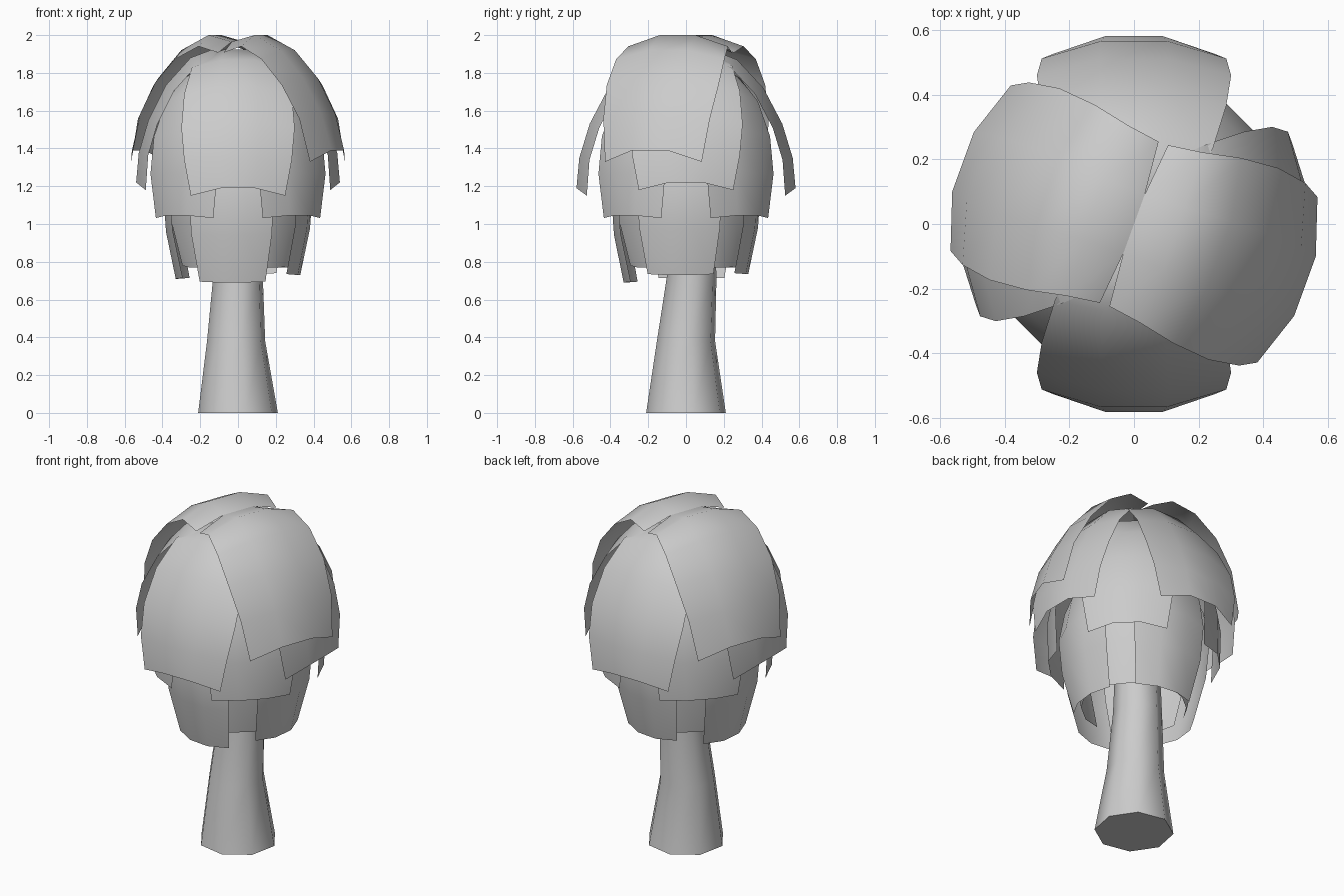
import bpy, bmesh, math
from mathutils import Vector

if "Cube" in bpy.data.objects:
    bpy.data.objects.remove(bpy.data.objects["Cube"])


def make_object(name, bm, angle=60):
    mesh = bpy.data.meshes.new(name)
    bm.to_mesh(mesh)
    bm.free()
    ob = bpy.data.objects.new(name, mesh)
    bpy.context.collection.objects.link(ob)
    bpy.ops.object.select_all(action='DESELECT')
    ob.select_set(True)
    bpy.context.view_layer.objects.active = ob
    bpy.ops.object.shade_smooth_by_angle(angle=math.radians(angle))
    return ob


def leaf(name, profile, degrees, drop, tip, reach=1.0, lift=0.0):
    """Drooping leaf: profile rows are (radius, height, half width),
    each with a four point arched section."""
    bm = bmesh.new()
    a = math.radians(degrees)
    out = Vector((math.cos(a), math.sin(a), 0))
    side = Vector((-math.sin(a), math.cos(a), 0))
    rows = []
    n = len(profile)
    for i, (r, z, w) in enumerate(profile):
        p, q = profile[max(i - 1, 0)], profile[min(i + 1, n - 1)]
        t = Vector((q[0] - p[0], q[1] - p[1])).normalized()
        inward = Vector((t.y, -t.x))
        row = []
        for k in (-1, -0.36, 0.36, 1):
            edge = abs(k) == 1
            rr = r + (inward.x * drop if edge else 0)
            zz = z + (inward.y * drop if edge else 0)
            if edge and i == n - 1:
                zz -= tip
            zz += lift * i / (n - 1)
            row.append(bm.verts.new(out * rr * reach + side * w * k + Vector((0, 0, zz))))
        rows.append(row)
    for lo, hi in zip(rows, rows[1:]):
        for k in range(3):
            bm.faces.new((lo[k], hi[k], hi[k + 1], lo[k + 1]))
    return make_object(name, bm)


# Trunk: slightly bent, eight sided (x, y, z, radius)
bm = bmesh.new()
rings = []
for x, y, z, r in ((0, 0, 0, 0.215), (-0.01, 0, 0.38, 0.157),
                   (0, 0.03, 0.72, 0.134), (0, 0.03, 1.2, 0.115), (0, 0, 1.7, 0.09)):
    rings.append([bm.verts.new((x + r * math.cos(math.tau * (k + 0.25) / 8),
                                y + r * math.sin(math.tau * (k + 0.25) / 8), z)) for k in range(8)])
for lo, hi in zip(rings, rings[1:]):
    for k in range(8):
        j = (k + 1) % 8
        bm.faces.new((lo[k], lo[j], hi[j], hi[k]))
bm.faces.new(rings[0][::-1])
make_object("trunk", bm, 50)

# Crown: two wide leaves
top = ((0, 1.965, 0.265), (0.13, 2.0, 0.28), (0.28, 1.92, 0.305), (0.41, 1.77, 0.315),
       (0.51, 1.58, 0.30), (0.562, 1.39, 0.272))
for i, d in enumerate((-20, 160)):
    leaf(f"top_leaf_{i}", top, d, 0.06, 0.045)

# Second tier: four leaves on the axes
upper = ((0, 1.88, 0.17), (0.13, 1.925, 0.20), (0.27, 1.87, 0.245), (0.41, 1.72, 0.285),
         (0.51, 1.53, 0.30), (0.565, 1.35, 0.285), (0.58, 1.19, 0.25))
for i in range(4):
    leaf(f"upper_leaf_{i}", upper, 90 * i, 0.055, 0.035,
         reach=1.0 if i % 2 else 0.93, lift=0.0 if i % 2 else 0.03)

# Third tier: four leaves on the diagonals
middle = ((0, 1.84, 0.15), (0.1, 1.88, 0.18), (0.22, 1.82, 0.22), (0.34, 1.68, 0.25),
          (0.425, 1.48, 0.262), (0.465, 1.27, 0.25), (0.46, 1.045, 0.215))
for i in range(4):
    leaf(f"middle_leaf_{i}", middle, 45 + 90 * i, 0.06, 0.015)

# Bottom tier: outer leaves on the axes, shorter inner leaves between
lower = ((0.02, 1.64, 0.15), (0.12, 1.65, 0.18), (0.25, 1.55, 0.21), (0.35, 1.37, 0.225),
         (0.39, 1.17, 0.225), (0.375, 0.95, 0.215), (0.325, 0.70, 0.175))
for i, lift in enumerate((0.03, 0.035, 0.01, -0.01)):
    leaf(f"lower_leaf_{i}", lower, 90 * i - 6, 0.05, 0.005, lift=lift)
for i in range(4):
    leaf(f"inner_leaf_{i}", lower, 45 + 90 * i - 6, 0.05, 0.0, reach=0.86, lift=0.07)
